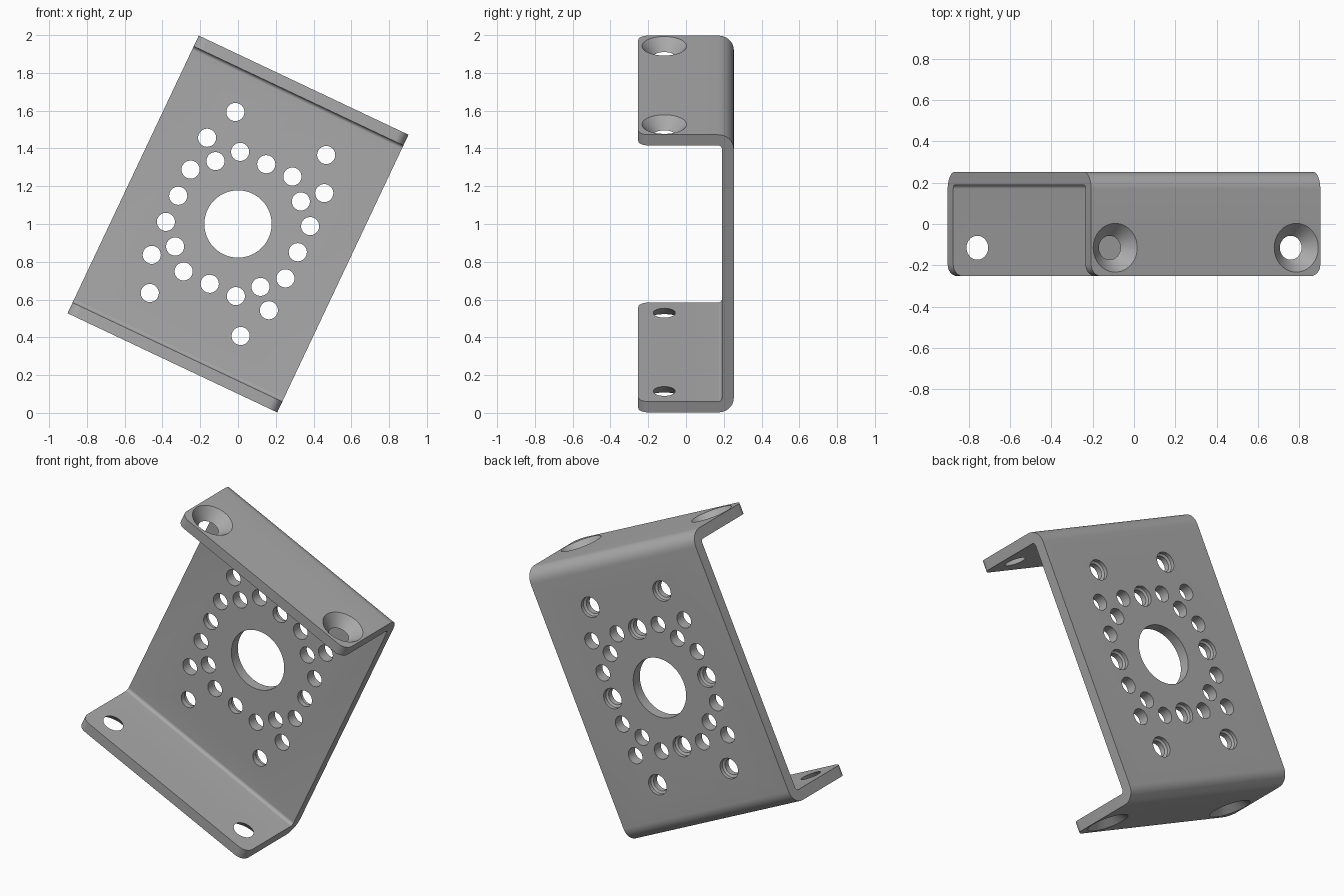
import bpy, bmesh, math
from mathutils import Matrix, Vector

cube = bpy.data.objects.get("Cube")
if cube:
    bpy.data.objects.remove(cube, do_unlink=True)

HW, HH, HD = 0.614, 0.813, 0.253    # half width, height, depth
T = 0.063                           # sheet thickness
R_OUT, R_IN = 0.083, 0.02           # bend radii
TILT = math.radians(25.3)


def arc(cy, cz, r, a0, a1, n=10):
    """Points (y, z) on an arc, angles in degrees."""
    steps = [math.radians(a0 + (a1 - a0) * i / n) for i in range(n + 1)]
    return [(cy + r * math.cos(a), cz + r * math.sin(a)) for a in steps]


def new_object(name, bm):
    mesh = bpy.data.meshes.new(name)
    bmesh.ops.recalc_face_normals(bm, faces=bm.faces[:])
    bm.to_mesh(mesh)
    bm.free()
    obj = bpy.data.objects.new(name, mesh)
    bpy.context.collection.objects.link(obj)
    return obj


# Bent sheet: U profile swept along the width
yo, zo = HD - R_OUT, HH - R_OUT
yi, zi = HD - T - R_IN, HH - T - R_IN
profile = [(-HD, -HH)] + arc(yo, -zo, R_OUT, -90, 0) + arc(yo, zo, R_OUT, 0, 90)
profile += [(-HD, HH), (-HD, HH - T)]
profile += arc(yi, zi, R_IN, 90, 0) + arc(yi, -zi, R_IN, 0, -90)
profile += [(-HD, -HH + T)]

bm = bmesh.new()
face = bm.faces.new([bm.verts.new((-HW, y, z)) for y, z in profile])
ext = bmesh.ops.extrude_face_region(bm, geom=[face])
bmesh.ops.translate(bm, vec=(2 * HW, 0, 0),
                    verts=[v for v in ext["geom"] if isinstance(v, bmesh.types.BMVert)])

# Rounded free corners of both flanges
corners = [e for e in bm.edges
           if all(v.co.y < -HD + 0.001 for v in e.verts)
           and abs(e.verts[0].co.x - e.verts[1].co.x) < 0.001]
bmesh.ops.bevel(bm, geom=corners, offset=0.055, segments=8, profile=0.5, affect='EDGES')
bracket = new_object("bracket", bm)

# Hole cutters
cut = bmesh.new()


def drill(start, end, r0, r1, seg=32):
    """Round or tapered cutter from start to end."""
    a, b = Vector(start), Vector(end)
    turn = (b - a).to_track_quat('Z', 'Y').to_matrix().to_4x4()
    bmesh.ops.create_cone(cut, cap_ends=True, segments=seg, radius1=r0, radius2=r1,
                          depth=(b - a).length,
                          matrix=Matrix.Translation((a + b) / 2) @ turn)


def lathe_cutter(x, z, steps):
    """Stepped cutter along y from (y, radius) pairs."""
    n = 32
    rings = [[cut.verts.new((x + r * math.cos(k * math.tau / n), y,
                             z + r * math.sin(k * math.tau / n))) for k in range(n)]
             for y, r in steps]
    for a, b in zip(rings, rings[1:]):
        for k in range(n):
            cut.faces.new((a[k], a[(k + 1) % n], b[(k + 1) % n], b[k]))
    cut.faces.new(rings[0])
    cut.faces.new(rings[-1])


# Central opening
drill((0, HD - 0.1, 0), (0, HD + 0.05, 0), 0.178, 0.178, 64)

# Plain and recessed holes in the back plate
RING, SIDE, INNER, HOLE = 0.35, 0.153, 0.25, 0.048
plain, recessed = [], [(RING, 0), (-RING, 0), (0, RING), (0, -RING)]
for sx in (-1, 1):
    for sz in (-1, 1):
        plain += [(sx * RING, sz * SIDE), (sx * SIDE, sz * RING),
                  (sx * INNER, sz * INNER), (sx * 0.343, sz * 0.343)]
        recessed.append((sx * 0.266, sz * 0.53))
for x, z in plain:
    drill((x, HD - 0.1, z), (x, HD + 0.05, z), HOLE, HOLE)
for x, z in recessed:
    lathe_cutter(x, z, [(HD - 0.1, HOLE), (HD - 0.03, HOLE),
                        (HD - 0.022, 0.061), (HD + 0.05, 0.061)])

# Countersunk flange holes, wide on the outside
slope = (0.118 - 0.058) / T
for sx in (-1, 1):
    for sz in (-1, 1):
        pad = 0.01
        drill((sx * 0.485, -0.115, sz * (HH + pad)),
              (sx * 0.485, -0.115, sz * (HH - T - pad)),
              0.118 + slope * pad, 0.058 - slope * pad, 48)
cutter = new_object("hole_cutter", cut)
cutter.hide_render = True

mod = bracket.modifiers.new("holes", 'BOOLEAN')
mod.operation = 'DIFFERENCE'
mod.solver = 'EXACT'
mod.object = cutter
bpy.ops.object.select_all(action='DESELECT')
bracket.select_set(True)
bpy.context.view_layer.objects.active = bracket
bpy.ops.object.modifier_apply(modifier=mod.name)
bpy.data.objects.remove(cutter, do_unlink=True)

# Material
grey = bpy.data.materials.new("grey_metal")
grey.use_nodes = True
colour = (0.4, 0.4, 0.4, 1)
grey.diffuse_color = colour
grey.node_tree.nodes["Principled BSDF"].inputs["Base Color"].default_value = colour
bracket.data.materials.clear()
bracket.data.materials.append(grey)

# Tilt and lift onto the ground
bracket.data.transform(Matrix.Translation((0, 0, 1)) @ Matrix.Rotation(TILT, 4, 'Y'))
bpy.ops.object.shade_smooth_by_angle(angle=math.radians(30))
